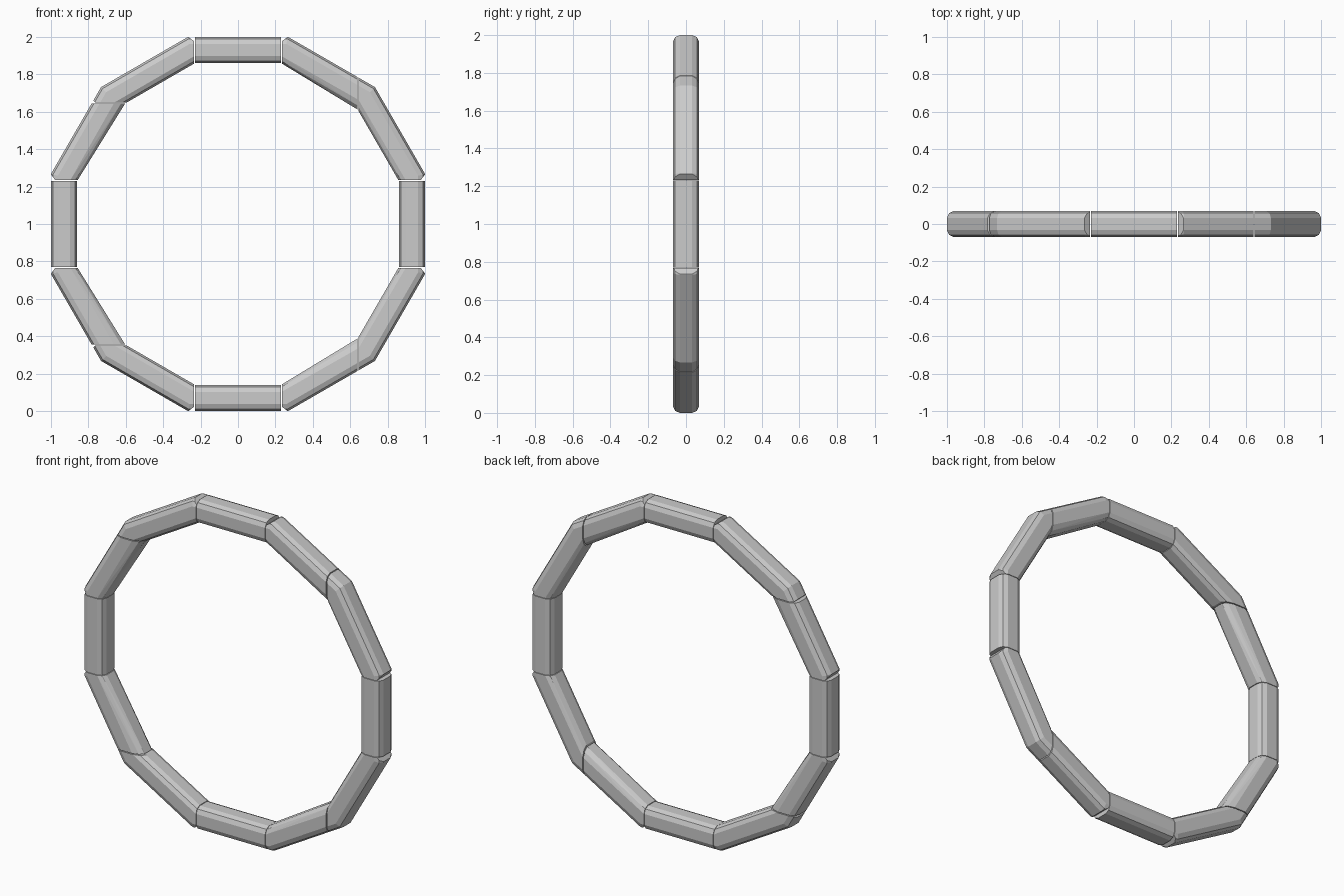
import bpy, bmesh, math
from mathutils import Vector

if "Cube" in bpy.data.objects:
    bpy.data.objects.remove(bpy.data.objects["Cube"])

SIDES = 12
R_MID, HALF = 0.93, 0.07
# Rounded-square tube section: (radial, y)
SECTION = [(.07, .033), (.059, .058), (.033, .07), (-.033, .07), (-.059, .058), (-.07, .033),
           (-.07, -.033), (-.059, -.058), (-.033, -.07), (.033, -.07), (.059, -.058), (.07, -.033)]


def ring_mesh():
    """Full 12-sided ring with mitred corners, centred on the origin."""
    bm = bmesh.new()
    loops = []
    for i in range(SIDES):
        a = math.radians(15 + 30 * i)
        k = 1 / math.cos(math.radians(15))
        loops.append([bm.verts.new(((R_MID + r) * k * math.cos(a), y, (R_MID + r) * k * math.sin(a)))
                      for r, y in SECTION])
    n = len(SECTION)
    for i in range(SIDES):
        p, q = loops[i], loops[(i + 1) % SIDES]
        for j in range(n):
            bm.faces.new((p[j], q[j], q[(j + 1) % n], p[(j + 1) % n]))
    return bm


def segment(name, planes, flip=1):
    """Slice the ring with (x, z, nx, nz) planes, keep the normal side, wrap in a hull."""
    bm = ring_mesh()
    for x, z, nx, nz in planes:
        bmesh.ops.bisect_plane(bm, geom=bm.verts[:] + bm.edges[:] + bm.faces[:], dist=1e-5,
                               plane_co=Vector((x, 0, z)), plane_no=Vector((nx, 0, nz)),
                               clear_inner=True)
    pts = [Vector((v.co.x, v.co.y, v.co.z * flip + 1)) for v in bm.verts]
    bm.free()
    bm = bmesh.new()
    for p in pts:
        bm.verts.new(p)
    res = bmesh.ops.convex_hull(bm, input=bm.verts[:])
    junk = [v for v in bm.verts if not v.link_faces]
    bmesh.ops.delete(bm, geom=junk, context='VERTS')
    bmesh.ops.dissolve_limit(bm, angle_limit=math.radians(1), verts=bm.verts[:], edges=bm.edges[:])
    bmesh.ops.recalc_face_normals(bm, faces=bm.faces[:])
    me = bpy.data.meshes.new(name)
    bm.to_mesh(me)
    bm.free()
    bpy.context.collection.objects.link(bpy.data.objects.new(name, me))


# Cut positions, with a hairline gap between neighbours
A, G = 0.234, 0.003

# Straight side pieces
for s, name in ((1, "right_segment"), (-1, "left_segment")):
    segment(name, [(0, 0, s, 0), (0, A - G, 0, -1), (0, G - A, 0, 1)])

# Upper pieces, then the same mirrored below
for flip, tag in ((1, "upper"), (-1, "lower")):
    segment(tag + "_middle_segment", [(0, 0, 0, 1), (A - G, 0, -1, 0), (G - A, 0, 1, 0)], flip)
    # right pair meets on a vertical cut
    segment(tag + "_right_inner_segment",
            [(0, 0, 0, 1), (A, 0, 1, 0), (.64, 0, -1, 0), (.265, 1.0, .022, -.03)], flip)
    segment(tag + "_right_outer_segment",
            [(.645, 0, 1, 0), (0, A, 0, 1), (1.0, .265, -.03, .022)], flip)
    # left pair meets on a horizontal cut
    segment(tag + "_left_inner_segment",
            [(-A, 0, -1, 0), (0, .65, 0, 1), (-.265, 1.0, -.022, -.03), (-.778, .665, 1, 1)], flip)
    segment(tag + "_left_outer_segment",
            [(0, 0, -1, 0), (0, A, 0, 1), (0, .645, 0, -1), (-1.0, .265, .03, .022)], flip)
